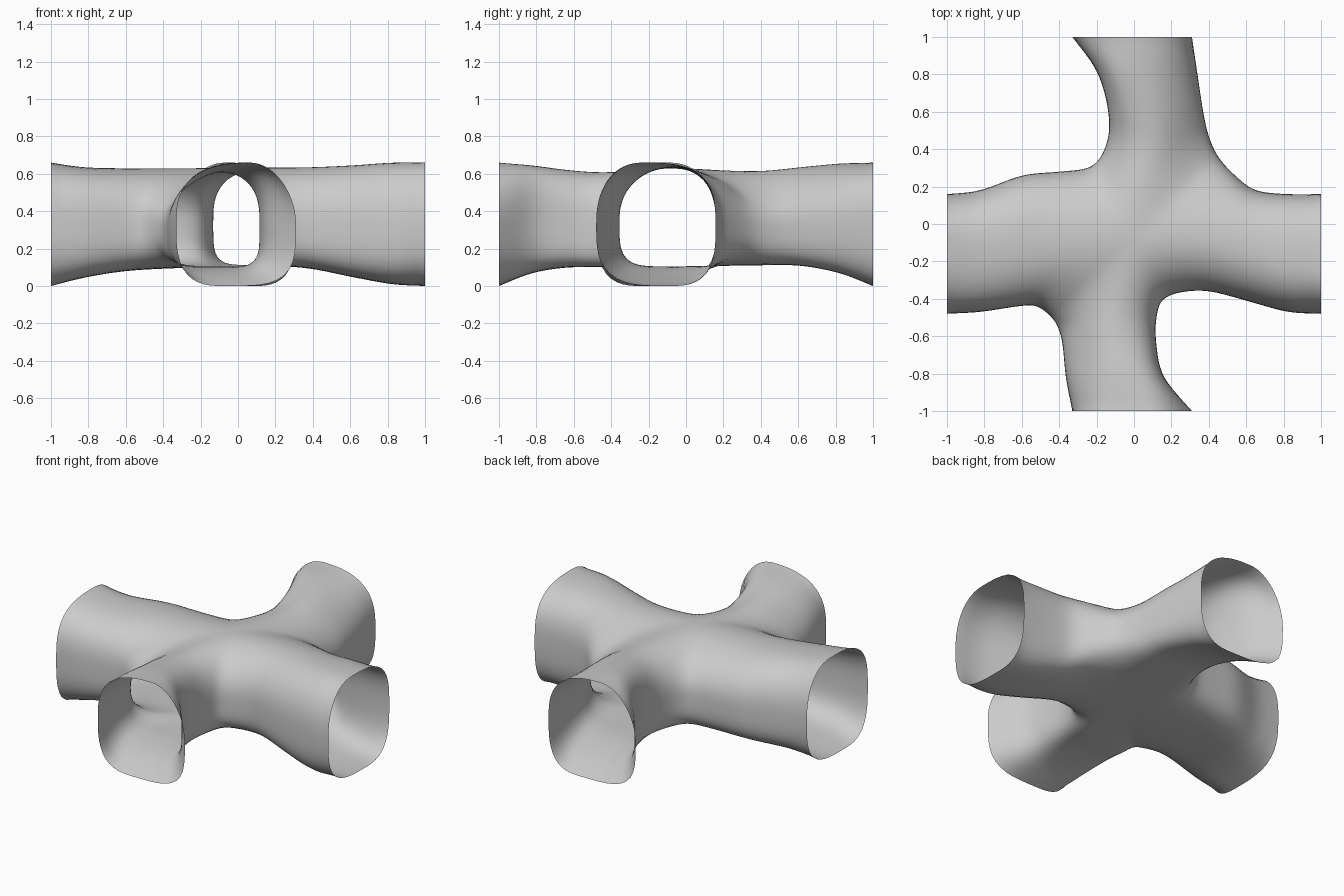
import bpy, bmesh, math
from mathutils import Vector

cube = bpy.data.objects.get("Cube")
if cube:
    bpy.data.objects.remove(cube, do_unlink=True)

STEPS = 6       # subdivisions between control stations
AROUND = 28     # subdivisions from roof line to floor line


def spline(points, t):
    """Catmull-Rom curve through the points, t in control-point units."""
    last = len(points) - 1
    i = min(int(t), last - 1)
    f = t - i
    p1, p2 = Vector(points[i]), Vector(points[i + 1])
    p0 = Vector(points[i - 1]) if i > 0 else 2 * p1 - p2
    p3 = Vector(points[i + 2]) if i + 2 <= last else 2 * p2 - p1
    return 0.5 * (2 * p1 + (p2 - p0) * f + (2 * p0 - 5 * p1 + 4 * p2 - p3) * f * f
                  + (3 * p1 - p0 - 3 * p2 + p3) * f ** 3)


# Arm centre lines from mouth to junction: x, y, floor height, roof height
hub = (0, -.08, .105, .635)
arms = {
    "east": [(1, -.16, 0, .66), (.82, -.155, .01, .66), (.6, -.11, .05, .645), (.33, -.07, .1, .635), hub],
    "north": [(0, 1, 0, .66), (.06, .82, .07, .655), (.11, .6, .11, .635), (.1, .34, .11, .615), hub],
    "west": [(-1, -.16, 0, .66), (-.82, -.145, .045, .635), (-.6, -.09, .08, .63), (-.33, -.08, .095, .63), hub],
    "south": [(0, -1, 0, .66), (-.1, -.82, .07, .645), (-.13, -.62, .1, .62), (-.1, -.4, .1, .61), hub],
}
# Sideways lean of the roof line at each mouth
leans = {"east": (0, -.06), "north": (-.07, 0), "west": (0, .06), "south": (.06, 0)}

# Squareness of the roof and floor shoulders along a wide or a tight corner
wide = [(2.9, 3.2), (2.8, 4), (2.5, 4.5), (2.1, 5), (1.8, 5), (1.5, 5), (1.5, 5), (1.8, 4), (2.6, 3.2)]
tight = [(2, 3.6), (3.5, 5), (3, 7), (2.3, 7), (2, 6), (2.1, 5), (2.3, 4.5), (2.4, 4), (2.4, 3.2)]

# Corner walls in plan, running from one mouth to the next
corners = [
    ("east", "north", wide, [(1, .16), (.82, .16), (.65, .18), (.54, .26), (.45, .36),
                             (.4, .47), (.37, .6), (.34, .8), (.31, 1)]),
    ("north", "west", tight, [(-.33, 1), (-.2, .82), (-.14, .62), (-.14, .45), (-.22, .31),
                              (-.4, .28), (-.6, .26), (-.82, .18), (-1, .16)]),
    ("west", "south", wide, [(-1, -.48), (-.82, -.47), (-.62, -.44), (-.52, -.44), (-.44, -.5),
                             (-.4, -.57), (-.38, -.66), (-.365, -.82), (-.33, -1)]),
    ("south", "east", tight, [(.31, -1), (.16, -.82), (.12, -.65), (.12, -.5), (.17, -.39),
                              (.37, -.355), (.6, -.41), (.82, -.47), (1, -.48)]),
]

# Each corner is one sheet, from roof line over the wall to floor line
bm = bmesh.new()
for first, second, shoulders, wall in corners:
    rows = []
    for k in range(8 * STEPS + 1):
        t = k / STEPS
        arm, s = (first, t) if t <= 4 else (second, 8 - t)
        x, y, floor, roof = spline([Vector(p) for p in arms[arm]], s)
        lean = Vector(leans[arm]) * max(0, 1 - s / 2.5)
        edge = spline(wall, t)
        top, bottom = spline(shoulders, t)
        row = []
        for j in range(AROUND + 1):
            a = math.pi * j / AROUND
            sn, cs = math.sin(a), math.cos(a)
            n = top if cs > 0 else bottom
            r = (abs(sn) ** n + abs(cs) ** n) ** (-1 / n)
            plan = (Vector((x, y)) + lean * cs).lerp(edge, r * sn)
            z = (roof + floor) / 2 + (roof - floor) / 2 * r * cs
            row.append(bm.verts.new((plan.x, plan.y, z)))
        rows.append(row)
    for a, b in zip(rows, rows[1:]):
        for j in range(AROUND):
            bm.faces.new((a[j], a[j + 1], b[j + 1], b[j]))

# Weld the sheets along the arm centre lines and relax the seams
bmesh.ops.remove_doubles(bm, verts=bm.verts, dist=0.0005)
inner = [v for v in bm.verts if not v.is_boundary]
for _ in range(5):
    bmesh.ops.smooth_vert(bm, verts=inner, factor=0.5,
                          use_axis_x=True, use_axis_y=True, use_axis_z=True)
for f in bm.faces:
    f.smooth = True

mesh = bpy.data.meshes.new("tunnel_junction")
bm.to_mesh(mesh)
bm.free()
junction = bpy.data.objects.new("tunnel_junction", mesh)
bpy.context.collection.objects.link(junction)

# Plain grey surface
grey = bpy.data.materials.new("light_grey")
grey.use_nodes = True
colour = (0.6, 0.6, 0.6, 1)
grey.diffuse_color = colour
grey.node_tree.nodes["Principled BSDF"].inputs["Base Color"].default_value = colour
mesh.materials.append(grey)
